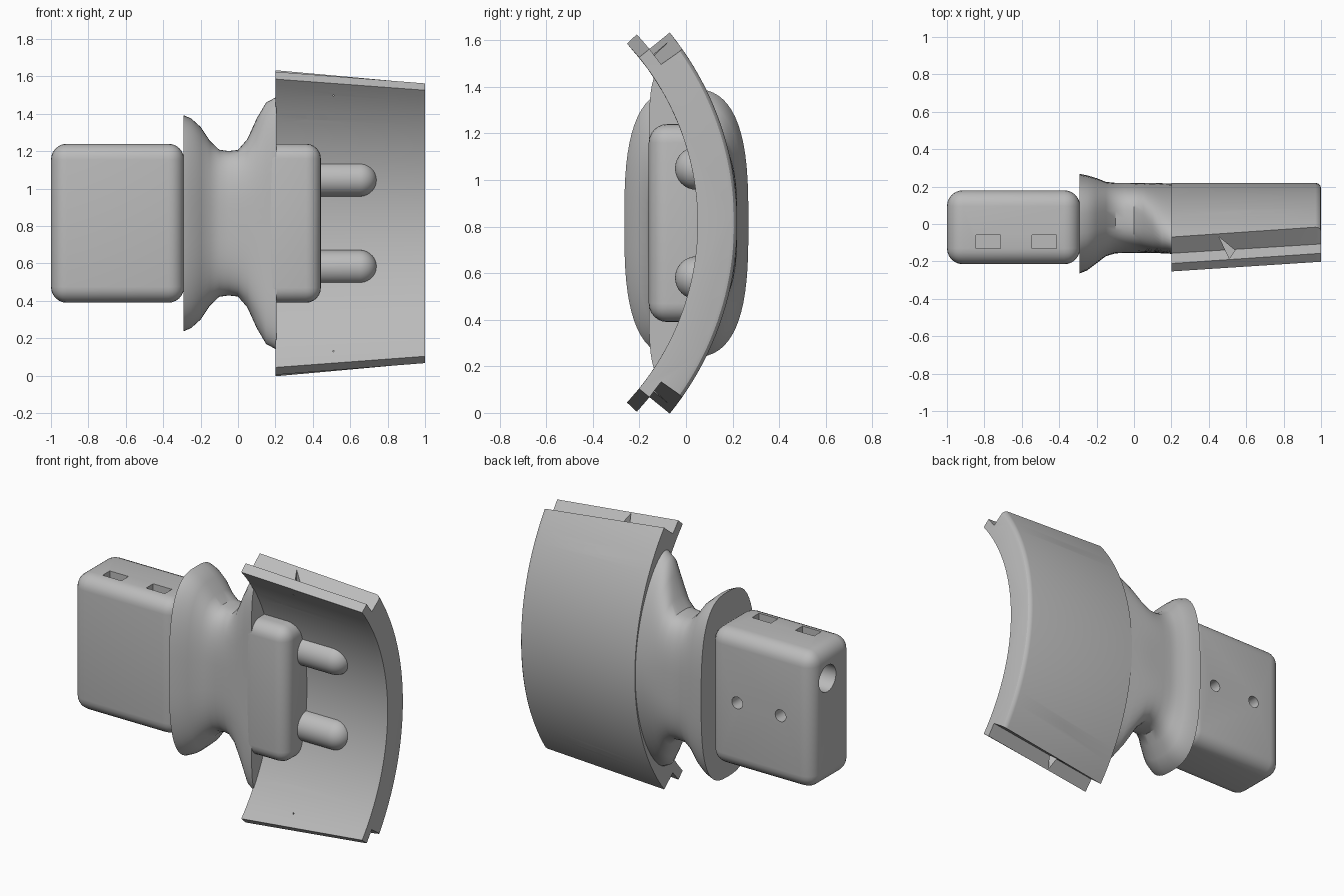
import bpy, bmesh, math
from mathutils import Vector

if "Cube" in bpy.data.objects:
    bpy.data.objects.remove(bpy.data.objects["Cube"])

grey = bpy.data.materials.new("plain_grey")
grey.use_nodes = True
colour = (0.5, 0.5, 0.5, 1)
grey.diffuse_color = colour
grey.node_tree.nodes["Principled BSDF"].inputs["Base Color"].default_value = colour
MID = 0.815  # height of the symmetry plane


def finish(bm, name):
    bmesh.ops.recalc_face_normals(bm, faces=bm.faces)
    mesh = bpy.data.meshes.new(name)
    bm.to_mesh(mesh)
    bm.free()
    obj = bpy.data.objects.new(name, mesh)
    bpy.context.collection.objects.link(obj)
    mesh.materials.append(grey)
    return obj


def activate(obj):
    bpy.ops.object.select_all(action='DESELECT')
    obj.select_set(True)
    bpy.context.view_layer.objects.active = obj


def smooth(obj, angle=35):
    activate(obj)
    bpy.ops.object.shade_smooth_by_angle(angle=math.radians(angle))


def box(name, low, high, bevel=0.0):
    bm = bmesh.new()
    bmesh.ops.create_cube(bm, size=1)
    low, high = Vector(low), Vector(high)
    for v in bm.verts:
        v.co = (low + high) / 2 + v.co * (high - low)
    if bevel:
        bmesh.ops.bevel(bm, geom=bm.edges[:], offset=bevel, segments=6,
                        profile=0.5, affect='EDGES')
    return finish(bm, name)


def rod(name, start, end, radius):
    start, end = Vector(start), Vector(end)
    axis = end - start
    bm = bmesh.new()
    bmesh.ops.create_cone(bm, cap_ends=True, segments=32, radius1=radius,
                          radius2=radius, depth=axis.length)
    turn = axis.to_track_quat('Z', 'Y')
    for v in bm.verts:
        v.co = turn @ v.co + (start + end) / 2
    return finish(bm, name)


def loft(name, rings):
    bm = bmesh.new()
    rows = [[bm.verts.new(p) for p in ring] for ring in rings]
    n = len(rows[0])
    for a, b in zip(rows, rows[1:]):
        for i in range(n):
            j = (i + 1) % n
            bm.faces.new((a[i], a[j], b[j], b[i]))
    bm.faces.new(rows[0][::-1])
    bm.faces.new(rows[-1])
    return finish(bm, name)


def cut(target, cutters):
    for cutter in cutters:
        activate(target)
        mod = target.modifiers.new("cut", 'BOOLEAN')
        mod.operation = 'DIFFERENCE'
        mod.solver = 'EXACT'
        mod.object = cutter
        bpy.ops.object.modifier_apply(modifier=mod.name)
        bpy.data.objects.remove(cutter)


# Socket block with end sockets, back holes and top slots
socket = box("socket_block", (-1, -0.215, 0.39), (-0.288, 0.18, 1.24), 0.085)
cutters = []
for side in (-1, 1):
    z = MID + side * 0.235
    cutters.append(rod("socket_cutter", (-1.1, 0.03, z), (-0.65, 0.03, z), 0.083))
for x in (-0.78, -0.48):
    cutters.append(rod("hole_cutter", (x, 0.3, MID), (x, 0.0, MID), 0.037))
    cutters.append(box("slot_cutter", (x - 0.065, -0.13, 1.17), (x + 0.065, -0.06, 1.4)))
cut(socket, cutters)
smooth(socket)

# Plug block and its two round-ended pegs
plug = box("plug_block", (0.12, -0.16, 0.39), (0.443, 0.12, 1.24), 0.08)
smooth(plug)
for side, label in ((-1, "lower_peg"), (1, "upper_peg")):
    z, radius = MID + side * 0.235, 0.092
    profile = [(0.42, radius)] + [
        (0.65 + radius * math.sin(t), radius * math.cos(t))
        for t in (math.radians(a) for a in range(0, 90, 8))]
    rings = [[(x, 0.045 + r * math.cos(k * math.tau / 32), z + r * math.sin(k * math.tau / 32))
              for k in range(32)] for x, r in profile]
    smooth(loft(label, rings))

# Waisted neck: x, half height, front y, back y, squareness, backward sweep
stations = [
    (-0.292, 0.578, -0.265, 0.268, 2.9, 0), (-0.25, 0.56, -0.248, 0.26, 2.9, 0),
    (-0.20, 0.515, -0.21, 0.245, 2.9, 0), (-0.15, 0.44, -0.172, 0.225, 3, 0),
    (-0.10, 0.393, -0.157, 0.22, 3, 0), (-0.05, 0.386, -0.155, 0.22, 3, 0),
    (0.0, 0.392, -0.155, 0.22, 3, 0.03), (0.05, 0.45, -0.155, 0.22, 2.7, 0.1),
    (0.10, 0.56, -0.155, 0.22, 2.3, 0.18), (0.15, 0.645, -0.155, 0.218, 2.1, 0.23),
    (0.205, 0.675, -0.155, 0.215, 2, 0.25)]


def power(value, n):
    return math.copysign(abs(value) ** (2 / n), value)


rings = []
for x, half, front, back, n, sweep in stations:
    ring = []
    for k in range(64):
        t = k * math.tau / 64
        dz = half * power(math.sin(t), n)
        y = (front + back) / 2 + (back - front) / 2 * power(math.cos(t), n)
        ring.append((x, y - sweep * dz * dz, MID + dz))
    rings.append(ring)
smooth(loft("flared_neck", rings))

# Curved shield with a longer inner lip at both ends
AXIS_Y, INNER, LIP = -1.08, 1.13, 1.188


def on_arc(x, radius, degrees):
    a = math.radians(degrees)
    return (x, AXIS_Y + radius * math.cos(a), MID + radius * math.sin(a))


def shield_ring(x, outer):
    end = 39 - 4 * (x - 0.2) / 0.8
    tip = end + 4
    steps = [i / 20 - 1 for i in range(41)]
    ring = [on_arc(x, outer, end * s) for s in steps]
    ring += [on_arc(x, LIP, end), on_arc(x, LIP, tip)]
    ring += [on_arc(x, INNER, -tip * s) for s in steps]
    return ring + [on_arc(x, LIP, -tip), on_arc(x, LIP, -end)]


shield = loft("curved_shield", [shield_ring(x, r) for x, r in (
    (0.2, 1.3), (0.97, 1.3), (0.985, 1.296), (0.996, 1.286), (1.0, 1.272))])
cutters = []
for side in (-1, 1):
    # slanted screw hole
    a, b = Vector((0.4, -0.104, MID + side * 0.565)), Vector((0.57, 0.06, MID + side * 0.62))
    cutters.append(rod("screw_cutter", a - (b - a) * 0.6, b + (b - a) * 0.6, 0.027))
    # wedge notch in the stepped end
    notch = [(0.455, -0.07), (0.54, -0.14), (0.51, -0.185)]
    cutters.append(loft("notch_cutter", [[(x, y, MID + side * h) for x, y in notch]
                                         for h in (0.68, 0.9)]))
cut(shield, cutters)
smooth(shield, 30)
